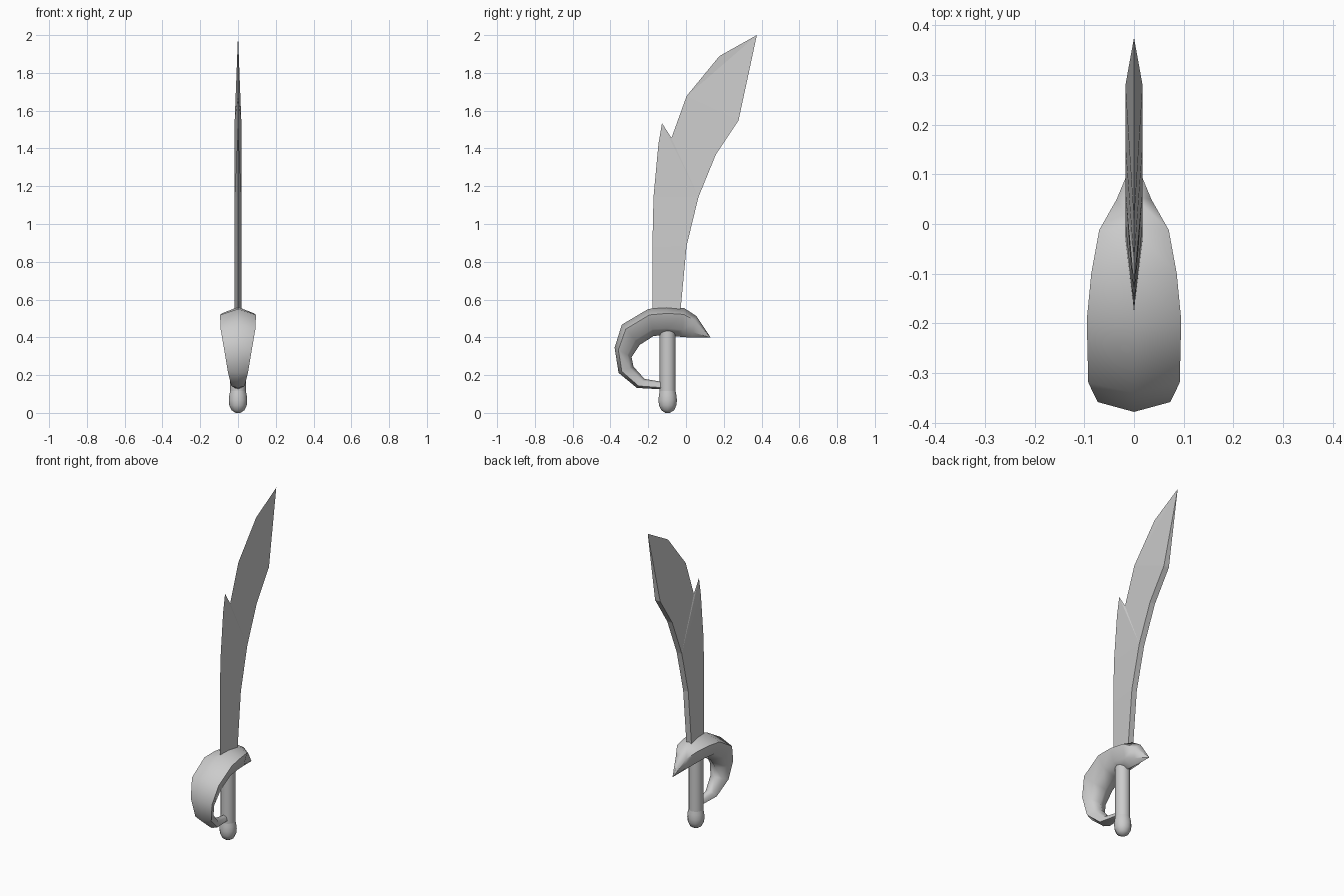
import bpy, bmesh, math

cube = bpy.data.objects.get("Cube")
if cube:
    bpy.data.objects.remove(cube, do_unlink=True)

# One plain grey for the whole sword
grey = bpy.data.materials.new("plain_grey")
grey.use_nodes = True
colour = (0.6, 0.6, 0.6, 1)
grey.diffuse_color = colour
grey.node_tree.nodes["Principled BSDF"].inputs["Base Color"].default_value = colour


def finish(name, bm, smooth_angle=None):
    bmesh.ops.recalc_face_normals(bm, faces=bm.faces)
    mesh = bpy.data.meshes.new(name)
    bm.to_mesh(mesh)
    bm.free()
    mesh.materials.append(grey)
    obj = bpy.data.objects.new(name, mesh)
    bpy.context.collection.objects.link(obj)
    if smooth_angle:
        bpy.ops.object.select_all(action="DESELECT")
        obj.select_set(True)
        bpy.context.view_layer.objects.active = obj
        bpy.ops.object.shade_smooth_by_angle(angle=math.radians(smooth_angle))


def loft(bm, rings):
    """Skin closed rings of points and cap both ends."""
    rows = [[bm.verts.new(p) for p in ring] for ring in rings]
    n = len(rows[0])
    for a, b in zip(rows, rows[1:]):
        for i in range(n):
            j = (i + 1) % n
            bm.faces.new((a[i], a[j], b[j], b[i]))
    bm.faces.new(rows[0])
    bm.faces.new(rows[-1])


# Blade: sharp notched edge in front, thick flat edge behind, pointed tip
sharp = [(-.178, .5), (-.178, .88), (-.172, 1.143), (-.146, 1.423), (-.127, 1.534),
         (-.077, 1.455), (.003, 1.677), (.177, 1.889), (.375, 2.0)]
thick = [(-.033, .5), (.003, .884), (.066, 1.143), (.159, 1.37), (.278, 1.548)]
half = .0175
bm = bmesh.new()
s = [bm.verts.new((0, y, z)) for y, z in sharp]
sides = [[bm.verts.new((side * half, y, z)) for y, z in thick] for side in (-1, 1)]
for t in sides:
    for i in range(2):
        bm.faces.new((s[i], s[i + 1], t[i + 1], t[i]))
    # fan around the notch
    for i in range(2, 5):
        bm.faces.new((s[i], s[i + 1], t[2]))
    bm.faces.new((s[5], t[3], t[2]))
    bm.faces.new((s[5], s[6], t[4], t[3]))
    bm.faces.new((s[6], s[7], s[8], t[4]))
a, b = sides
for i in range(4):
    bm.faces.new((a[i], a[i + 1], b[i + 1], b[i]))
bm.faces.new((a[4], s[8], b[4]))
bm.faces.new((s[0], a[0], b[0]))
finish("blade", bm)

# Hand guard: outer y, z, inner y, z and half width of each section
guard = [(.13, .4, .125, .398, .002),
         (.055, .513, .03, .398, .035),
         (-.01, .555, -.02, .402, .07),
         (-.1, .56, -.1, .41, .086),
         (-.2, .55, -.17, .408, .095),
         (-.34, .467, -.245, .36, .092),
         (-.378, .345, -.288, .295, .073),
         (-.357, .212, -.278, .245, .054),
         (-.26, .132, -.22, .18, .035),
         (-.13, .125, -.13, .165, .02)]
# across the width and depth of a section
section = [(0, 0), (1, .22), (.75, .75), (0, 1), (-.75, .75), (-1, .22)]
rings = [[(u * w, oy + (iy - oy) * v, oz + (iz - oz) * v) for u, v in section]
         for oy, oz, iy, iz, w in guard]
bm = bmesh.new()
loft(bm, rings)
finish("hand_guard", bm, 60)


# Round parts, turned about the grip axis
def turned(name, profile, sides=12):
    bm = bmesh.new()
    loft(bm, [[(r * math.cos(k * math.tau / sides),
                -.097 + r * math.sin(k * math.tau / sides), z)
               for k in range(sides)] for r, z in profile])
    finish(name, bm, 60)


turned("grip", [(.042, .1), (.042, .46)])
turned("pommel", [(.012, 0), (.034, .014), (.046, .04), (.049, .068),
                  (.046, .095), (.04, .125)])
